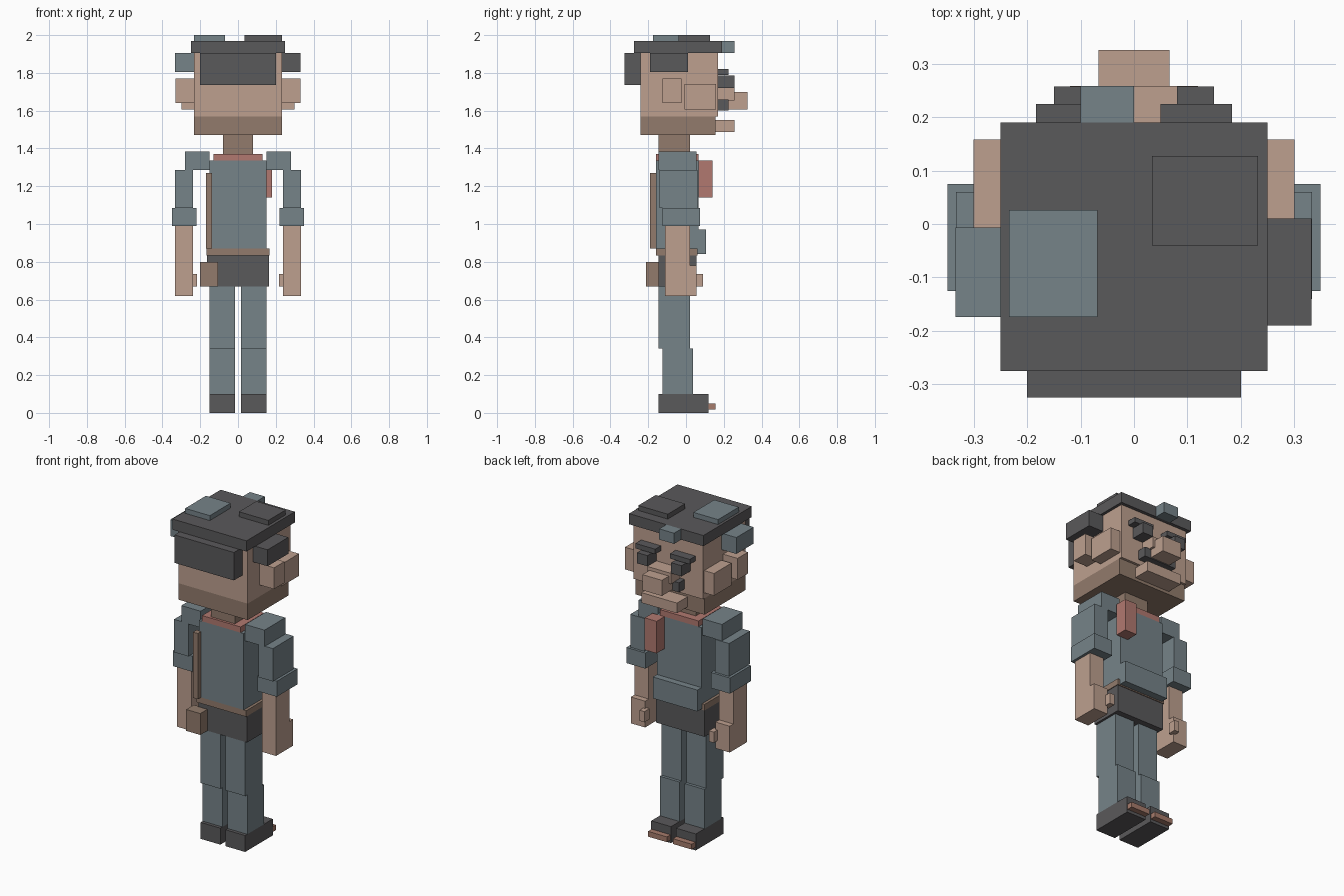
import bpy
import bmesh
from mathutils import Vector

cube = bpy.data.objects.get("Cube")
if cube:
    bpy.data.objects.remove(cube, do_unlink=True)


def material(name, r, g, b):
    m = bpy.data.materials.new(name)
    m.use_nodes = True
    m.diffuse_color = (r, g, b, 1)
    m.node_tree.nodes["Principled BSDF"].inputs["Base Color"].default_value = (r, g, b, 1)
    return m


blue = material("slate blue", .18, .227, .25)
skin = material("skin tan", .51, .35, .275)
shade = material("brown tan", .287, .198, .15)
dark = material("charcoal", .102, .1, .104)
red = material("dusty red", .44, .19, .16)
copper = material("copper brown", .38, .2, .15)


def box(name, x, y, z, mat):
    """Axis-aligned box from (low, high) pairs."""
    bm = bmesh.new()
    bmesh.ops.create_cube(bm, size=1)
    size = Vector((x[1] - x[0], y[1] - y[0], z[1] - z[0]))
    centre = Vector((sum(x), sum(y), sum(z))) / 2
    bmesh.ops.scale(bm, vec=size, verts=bm.verts)
    mesh = bpy.data.meshes.new(name)
    bm.to_mesh(mesh)
    bm.free()
    mesh.materials.append(mat)
    ob = bpy.data.objects.new(name, mesh)
    ob.location = centre
    bpy.context.collection.objects.link(ob)
    return ob


def wide(name, half, y, z, mat):
    """Box centred on x = 0."""
    box(name, (-half, half), y, z, mat)


def pair(name, x, y, z, mat):
    """Matching boxes on both sides."""
    box("left_" + name, x, y, z, mat)
    box("right_" + name, (-x[1], -x[0]), y, z, mat)


# Head, jaw and neck
wide("head", .233, (-.24, .17), (1.57, 1.905), skin)
wide("jaw", .233, (-.24, .155), (1.47, 1.57), shade)
wide("neck", .08, (-.145, .02), (1.37, 1.47), shade)
pair("ear", (.233, .33), (-.125, -.025), (1.64, 1.77), skin)
pair("cheek", (.233, .3), (-.008, .158), (1.605, 1.74), skin)

# Hair
wide("hair_cap", .25, (-.275, .19), (1.905, 1.97), dark)
wide("back_hair", .2, (-.325, -.24), (1.735, 1.905), dark)
box("left_side_hair", (.233, .332), (-.19, .01), (1.805, 1.905), dark)
box("right_side_hair", (-.334, -.233), (-.174, -.007), (1.805, 1.905), blue)
box("left_hair_tuft", (.034, .232), (-.04, .127), (1.97, 2), dark)
box("right_hair_tuft", (-.234, -.068), (-.174, .026), (1.97, 2), blue)
box("forelock", (-.1, 0), (.19, .258), (1.905, 1.97), blue)

# Face
pair("eyebrow", (.05, .183), (.17, .225), (1.79, 1.82), dark)
pair("eye", (.08, .15), (.17, .257), (1.72, 1.785), dark)
wide("nose_bridge", .08, (.17, .258), (1.655, 1.72), skin)
wide("nose", .066, (.17, .326), (1.605, 1.7), skin)
wide("moustache", .11, (.165, .225), (1.6, 1.658), dark)
wide("chin", .12, (.155, .258), (1.488, 1.55), skin)

# Torso and clothing
wide("torso", .15, (-.16, .065), (.87, 1.335), blue)
wide("collar", .13, (-.16, .065), (1.335, 1.37), red)
box("scarf_end", (.1, .18), (.065, .14), (1.14, 1.335), red)
box("back_strap", (-.17, -.137), (-.19, -.155), (.87, 1.27), shade)
wide("shirt_hem", .15, (.03, .105), (.84, .97), blue)
wide("belt", .167, (-.16, .06), (.833, .87), shade)
wide("hips", .163, (-.145, .055), (.67, .833), dark)
box("pouch", (-.2, -.105), (-.213, -.14), (.67, .8), shade)

# Arms
pair("shoulder", (.15, .28), (-.145, .055), (1.285, 1.385), blue)
pair("upper_arm", (.237, .333), (-.14, .06), (1.085, 1.285), blue)
pair("cuff", (.22, .349), (-.125, .075), (.99, 1.085), blue)
pair("forearm", (.237, .333), (-.11, .02), (.78, .99), skin)
pair("hand", (.237, .333), (-.11, .055), (.62, .78), skin)
pair("thumb", (.217, .25), (.04, .09), (.67, .735), skin)

# Legs and shoes
pair("thigh", (.017, .15), (-.145, .02), (.34, .67), blue)
pair("shin", (.017, .15), (-.125, .038), (.1, .34), blue)
pair("shoe", (.017, .15), (-.145, .12), (0, .1), dark)
pair("toe_cap", (.02, .147), (.12, .155), (.018, .05), copper)
